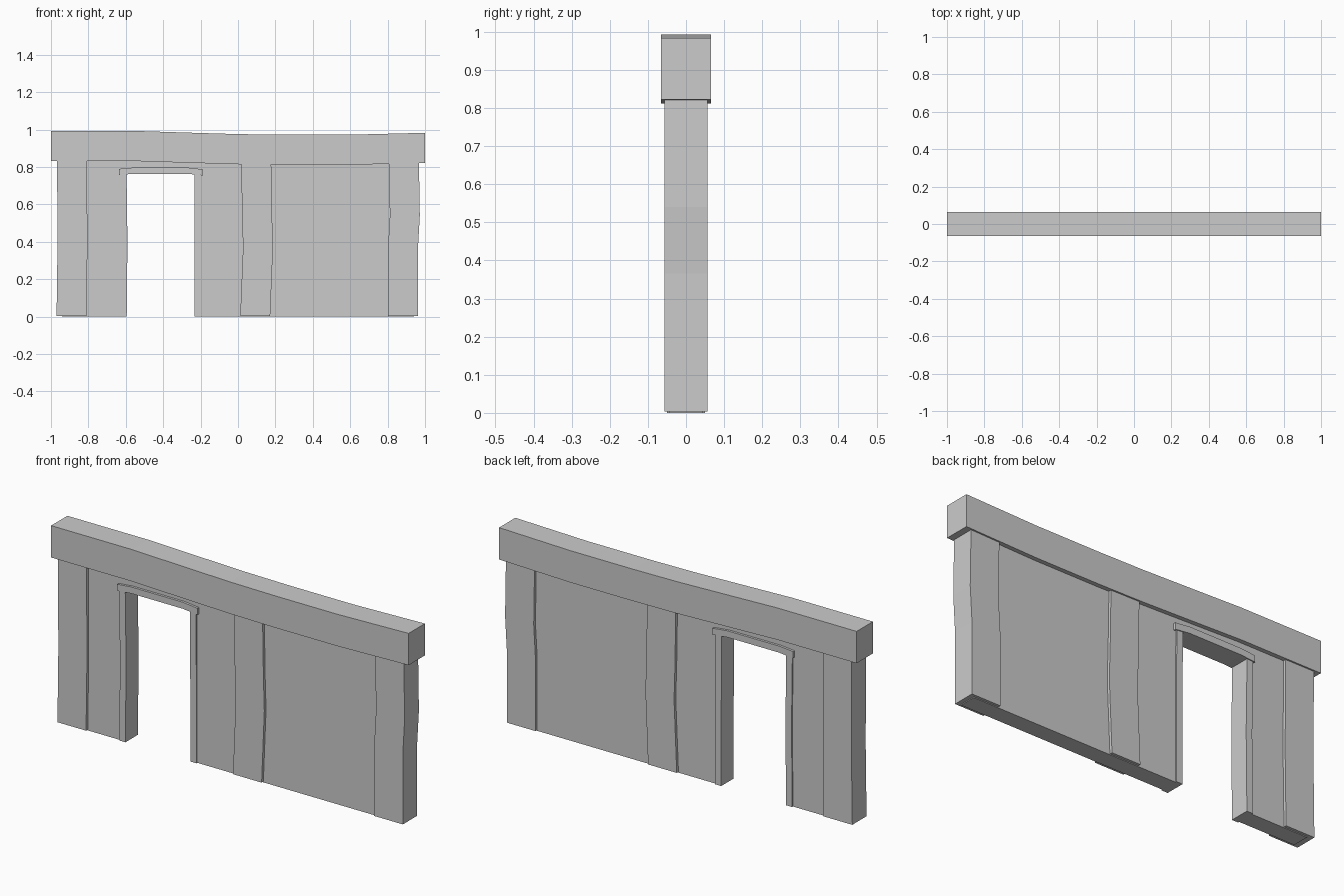
import bpy
import bmesh

if "Cube" in bpy.data.objects:
    bpy.data.objects.remove(bpy.data.objects["Cube"])

grey = bpy.data.materials.new("plain grey")
grey.diffuse_color = (0.6, 0.6, 0.6, 1)
grey.use_nodes = True
grey.node_tree.nodes["Principled BSDF"].inputs["Base Color"].default_value = grey.diffuse_color


def slab(name, outline, half_depth):
    """Extrude an x-z outline symmetrically along y."""
    bm = bmesh.new()
    face = bm.faces.new([bm.verts.new((x, -half_depth, z)) for x, z in outline])
    ext = bmesh.ops.extrude_face_region(bm, geom=[face])
    moved = [v for v in ext["geom"] if isinstance(v, bmesh.types.BMVert)]
    bmesh.ops.translate(bm, verts=moved, vec=(0, 2 * half_depth, 0))
    bmesh.ops.recalc_face_normals(bm, faces=bm.faces)
    mesh = bpy.data.meshes.new(name)
    bm.to_mesh(mesh)
    bm.free()
    mesh.materials.append(grey)
    obj = bpy.data.objects.new(name, mesh)
    bpy.context.collection.objects.link(obj)
    return obj


def post(name, path, width, half_depth):
    """Upright timber whose centre line follows (x, z) points."""
    w = width / 2
    slab(name, [(x - w, z) for x, z in path] + [(x + w, z) for x, z in reversed(path)], half_depth)


def beam(name, path, height, half_depth):
    """Horizontal timber whose underside follows (x, z) points."""
    slab(name, path + [(x, z + height) for x, z in reversed(path)], half_depth)


# wall panel with the doorway notch
slab("wall_panel", [(-0.94, 0), (-0.61, 0), (-0.61, 0.775), (-0.215, 0.775), (-0.215, 0),
                    (0.94, 0), (0.94, 0.85), (-0.94, 0.85)], 0.043)

# sagging top beam
beam("top_beam", [(-1, 0.832), (-0.55, 0.832), (-0.3, 0.824), (0, 0.815), (0.25, 0.812),
                  (0.6, 0.812), (1, 0.822)], 0.161, 0.065)

# crooked posts
post("left_post", [(-0.89, 0.004), (-0.885, 0.38), (-0.886, 0.55), (-0.887, 0.85)], 0.16, 0.057)
post("middle_post", [(0.092, 0.004), (0.107, 0.37), (0.102, 0.54), (0.097, 0.85)], 0.16, 0.057)
post("right_post", [(0.882, 0.004), (0.882, 0.365), (0.892, 0.54), (0.887, 0.85)], 0.16, 0.057)

# door frame
post("left_jamb", [(-0.612, 0), (-0.608, 0.4), (-0.613, 0.775)], 0.034, 0.05)
post("right_jamb", [(-0.215, 0), (-0.215, 0.4), (-0.217, 0.775)], 0.034, 0.05)
beam("door_lintel", [(-0.637, 0.757), (-0.56, 0.764), (-0.27, 0.764), (-0.188, 0.755)], 0.033, 0.055)
